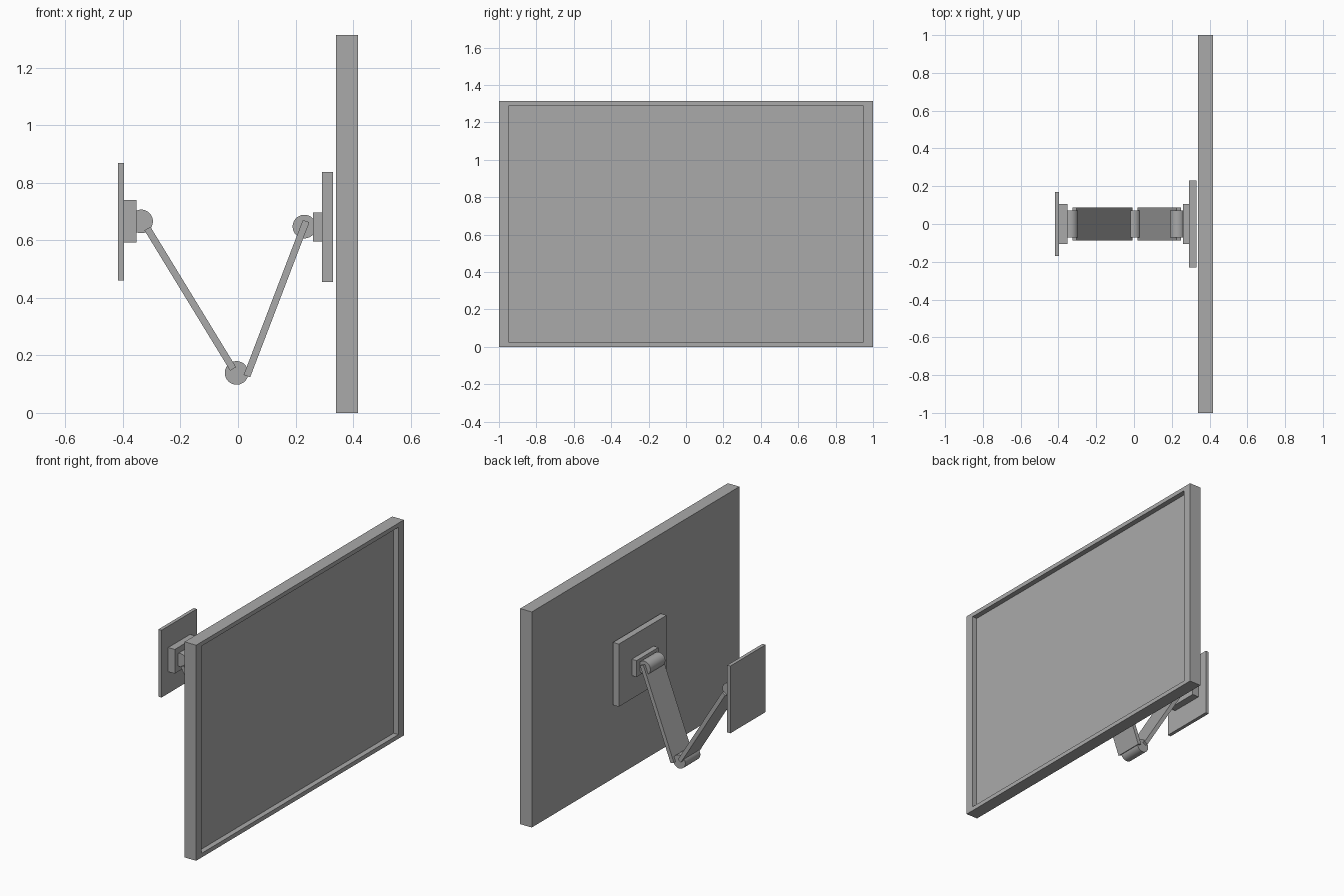
import bpy
import bmesh
from math import atan2, hypot, pi
from mathutils import Matrix, Vector

cube = bpy.data.objects.get("Cube")
if cube:
    bpy.data.objects.remove(cube, do_unlink=True)

# One plain grey for the whole mount
grey = bpy.data.materials.new("mid_grey")
grey.use_nodes = True
grey.diffuse_color = (0.4, 0.4, 0.4, 1)
grey.node_tree.nodes["Principled BSDF"].inputs["Base Color"].default_value = grey.diffuse_color


def finish(name, bm):
    mesh = bpy.data.meshes.new(name)
    bm.to_mesh(mesh)
    bm.free()
    mesh.materials.append(grey)
    obj = bpy.data.objects.new(name, mesh)
    bpy.context.collection.objects.link(obj)
    return obj


def box_mesh(size, place):
    bm = bmesh.new()
    bmesh.ops.create_cube(bm, size=1, matrix=place @ Matrix.Diagonal((*size, 1)))
    return bm


def slab(name, x0, x1, half_y, z0, z1):
    """Upright box given by its x and z limits, centred on y."""
    place = Matrix.Translation(((x0 + x1) / 2, 0, (z0 + z1) / 2))
    return finish(name, box_mesh((x1 - x0, 2 * half_y, z1 - z0), place))


def arm(name, start, end, width=0.176, thick=0.024):
    """Flat bar between two (x, z) points."""
    dx, dz = end[0] - start[0], end[1] - start[1]
    middle = Vector(((start[0] + end[0]) / 2, 0, (start[1] + end[1]) / 2))
    place = Matrix.Translation(middle) @ Matrix.Rotation(-atan2(dz, dx), 4, "Y")
    return finish(name, box_mesh((hypot(dx, dz), width, thick), place))


def hinge(name, x, z, radius=0.041, width=0.144):
    """Round pivot lying along y."""
    bm = bmesh.new()
    place = Matrix.Translation((x, 0, z)) @ Matrix.Rotation(pi / 2, 4, "X")
    bmesh.ops.create_cone(bm, cap_ends=True, segments=48, radius1=radius,
                          radius2=radius, depth=width, matrix=place)
    obj = finish(name, bm)
    bpy.ops.object.select_all(action="DESELECT")
    obj.select_set(True)
    bpy.context.view_layer.objects.active = obj
    bpy.ops.object.shade_smooth_by_angle()


# Screen with a recessed display panel on its +x side
screen_bm = box_mesh((0.078, 2, 1.314), Matrix.Translation((0.379, 0, 0.657)))
panel = max(screen_bm.faces, key=lambda f: f.calc_center_median().x)
bmesh.ops.inset_region(screen_bm, faces=[panel], thickness=0.036)
# Side borders are a little wider than top and bottom
for v in panel.verts:
    v.co.y = 0.948 if v.co.y > 0 else -0.948
rim = bmesh.ops.extrude_discrete_faces(screen_bm, faces=[panel])
bmesh.ops.translate(screen_bm, verts=rim["faces"][0].verts, vec=(-0.032, 0, 0))
finish("screen", screen_bm)

# Plates and hinge blocks
slab("wall_plate", -0.418, -0.397, 0.17, 0.46, 0.87)
slab("wall_block", -0.397, -0.353, 0.105, 0.593, 0.74)
slab("screen_plate", 0.292, 0.331, 0.23, 0.455, 0.837)
slab("screen_block", 0.26, 0.292, 0.105, 0.597, 0.697)

# Folding arms
arm("wall_arm", (-0.315, 0.641), (-0.017, 0.153))
arm("screen_arm", (0.237, 0.667), (0.031, 0.128))

# Pivots
hinge("wall_hinge", -0.337, 0.666)
hinge("elbow_hinge", -0.005, 0.139)
hinge("screen_hinge", 0.231, 0.648)
